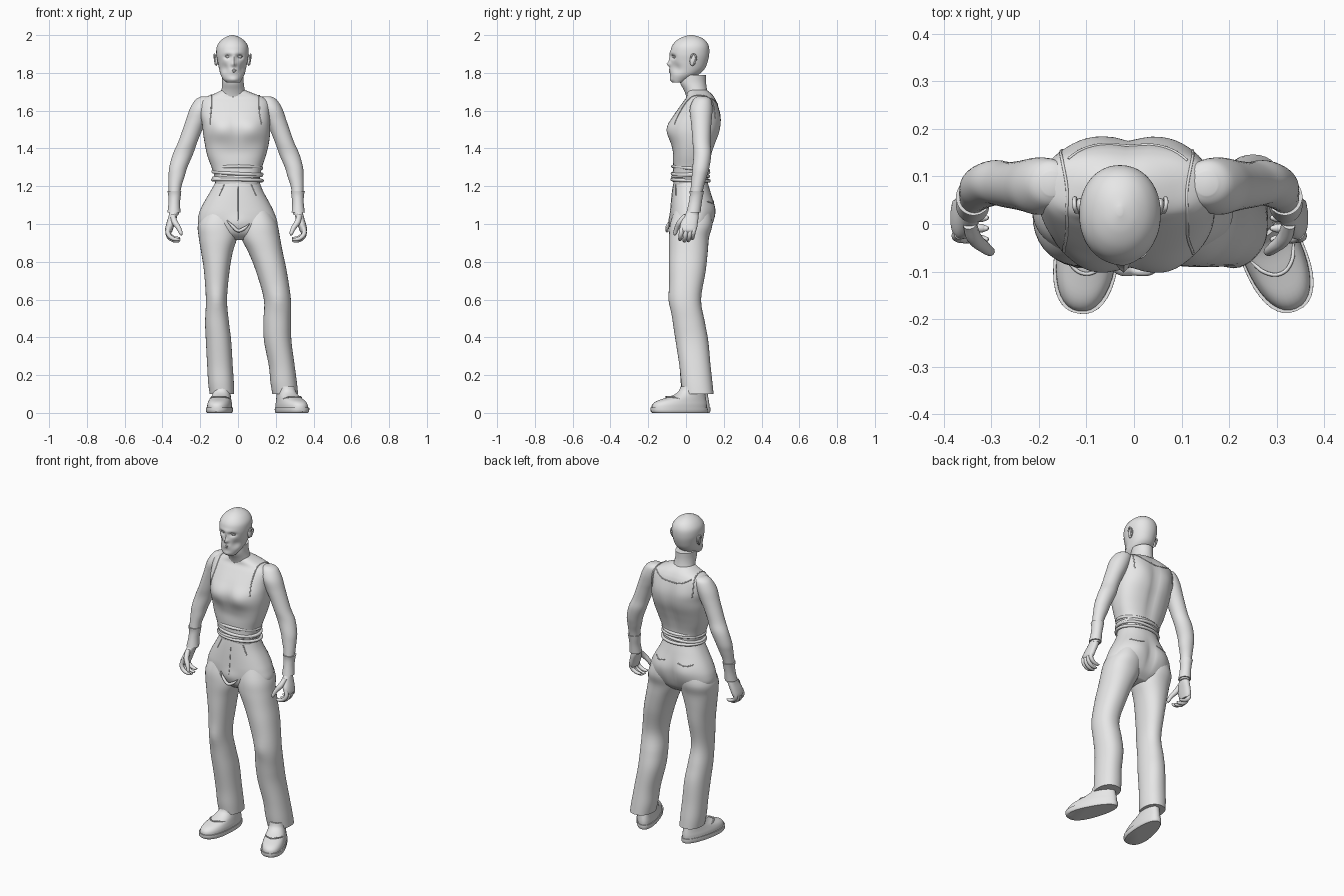
import bpy, bmesh, math
from mathutils import Vector, Matrix
from mathutils.bvhtree import BVHTree

grey = bpy.data.materials.new("light_grey")
grey.diffuse_color = (0.8, 0.8, 0.8, 1)


def finish(name, me, angle=45):
    me.materials.clear()
    me.materials.append(grey)
    ob = bpy.data.objects.new(name, me)
    bpy.context.collection.objects.link(ob)
    bpy.ops.object.select_all(action='DESELECT')
    ob.select_set(True)
    bpy.context.view_layer.objects.active = ob
    bpy.ops.object.shade_smooth_by_angle(angle=math.radians(angle))
    return ob


def spline(rows, sub):
    """Catmull-Rom interpolation of number rows."""
    out = []
    for i in range(len(rows) - 1):
        p = [rows[max(i - 1, 0)], rows[i], rows[i + 1], rows[min(i + 2, len(rows) - 1)]]
        for k in range(sub):
            t = k / sub
            out.append([0.5 * (2 * b + (c - a) * t + (2 * a - 5 * b + 4 * c - d) * t * t
                               + (3 * b - a - 3 * c + d) * t ** 3) for a, b, c, d in zip(*p)])
    return out + [list(rows[-1])]


def loft(name, rows, power=2.2, seg=36, sub=5, taper=0, mat=None, bumps=(), angle=45):
    """Skin level rings given as (z, x0, x1, y0, y1); bumps push the skin locally."""
    bm = bmesh.new()
    rings = []
    for z, x0, x1, y0, y1 in spline(rows, sub):
        ring = []
        for i in range(seg):
            a = math.tau * i / seg
            c, s = math.cos(a), math.sin(a)
            c = math.copysign(abs(c) ** (2 / power), c)
            s = math.copysign(abs(s) ** (2 / power), s)
            ring.append(bm.verts.new(((x0 + x1) / 2 + (x1 - x0) / 2 * c * (1 - taper * s),
                                      (y0 + y1) / 2 + (y1 - y0) / 2 * s, z)))
        rings.append(ring)
    for a, b in zip(rings, rings[1:]):
        for i in range(seg):
            j = (i + 1) % seg
            bm.faces.new((a[i], a[j], b[j], b[i]))
    bm.faces.new(rings[0])
    bm.faces.new(rings[-1])
    for centre, radius, push in bumps:
        for v in bm.verts:
            d = sum(((p - q) / r) ** 2 for p, q, r in zip(v.co, centre, radius))
            v.co += Vector(push) * math.exp(-d)
    if mat:
        bm.transform(mat)
    bmesh.ops.recalc_face_normals(bm, faces=bm.faces)
    me = bpy.data.meshes.new(name)
    bm.to_mesh(me)
    bm.free()
    return finish(name, me, angle)


def tube(name, pts, radius, taper=None, closed=False):
    cu = bpy.data.curves.new(name, 'CURVE')
    cu.dimensions = '3D'
    cu.bevel_depth, cu.bevel_resolution, cu.resolution_u = radius, 3, 6
    cu.use_fill_caps = True
    sp = cu.splines.new('BEZIER')
    sp.bezier_points.add(len(pts) - 1)
    sp.use_cyclic_u = closed
    for i, (b, p) in enumerate(zip(sp.bezier_points, pts)):
        b.co = p
        b.handle_left_type = b.handle_right_type = 'AUTO'
        b.radius = taper[i] if taper else 1
    tmp = bpy.data.objects.new(name, cu)
    me = bpy.data.meshes.new_from_object(tmp)
    bpy.data.objects.remove(tmp)
    return finish(name, me, 60)


def seam(name, pts, target, radius=0.003):
    """Thin stitched line lying on another part."""
    bm = bmesh.new()
    bm.from_mesh(target.data)
    tree = BVHTree.FromBMesh(bm)
    fine = spline(pts, 5)
    tube(name, [tree.find_nearest(Vector(p))[0] for p in fine], radius)
    bm.free()


def ball(name, centre, size, rot=0):
    bm = bmesh.new()
    bmesh.ops.create_uvsphere(bm, u_segments=20, v_segments=12, radius=1)
    bm.transform(Matrix.Translation(centre) @ Matrix.Rotation(rot, 4, 'X') @ Matrix.Diagonal((*size, 1)))
    me = bpy.data.meshes.new(name)
    bm.to_mesh(me)
    bm.free()
    return finish(name, me)


# Head, with sockets, brow, cheeks, chin and nose shaped into the skin
FX = -0.022
head_bumps = [((FX, -.083, 1.762), (.025, .04, .015), (0, -.006, 0)),
              ((FX, -.083, 1.905), (.05, .04, .012), (0, -.004, 0)),
              ((FX, -.083, 1.812), (.025, .04, .016), (0, -.005, 0)),
              ((FX, -.083, 1.868), (.010, .04, .025), (0, -.009, 0)),
              ((FX, -.083, 1.845), (.013, .04, .012), (0, -.017, 0))]
for s in (-1, 1):
    head_bumps += [((FX + s * .032, -.075, 1.885), (.018, .04, .012), (0, .014, 0)),
                   ((FX + s * .05, -.06, 1.825), (.02, .04, .025), (-s * .006, .008, 0))]
loft("head", [(1.75, -.06, .01, -.07, -.015), (1.765, -.078, .02, -.08, .02),
              (1.79, -.092, .034, -.083, .065), (1.82, -.1, .042, -.083, .098),
              (1.86, -.108, .05, -.082, .115), (1.90, -.115, .056, -.083, .123),
              (1.94, -.112, .053, -.075, .121), (1.97, -.093, .034, -.052, .104),
              (1.99, -.065, .006, -.018, .073), (2.0, -.035, -.024, .018, .036)],
     2.1, 72, 7, bumps=head_bumps)
for s, side in ((-1, "right"), (1, "left")):
    x = FX + s * .032
    ball(side + "_eye", (x, -.059, 1.885), (.013, .012, .008))
    tube(side + "_eyelid", [(x - .016, -.062, 1.885), (x, -.071, 1.893), (x + .016, -.062, 1.885)], .0025)
    ball(side + "_ear", (-.029 + s * .085, .037, 1.868), (.009, .017, .031), -.15)
    tube(side + "_ear_rim", [(-.029 + s * .092, .025, 1.88), (-.029 + s * .096, .038, 1.898),
                             (-.029 + s * .096, .053, 1.885), (-.029 + s * .09, .042, 1.845)], .0045)
for z, w in ((1.816, .019), (1.807, .016)):
    tube("lip", [(FX - w, -.076, z - .001), (FX, -.087, z), (FX + w, -.076, z - .001)], .0042, [.4, 1, .4])

# Neck
loft("neck", [(1.64, -.11, .06, .01, .14), (1.68, -.096, .044, .0, .122), (1.71, -.087, .036, -.012, .112),
              (1.75, -.084, .03, -.032, .106), (1.79, -.084, .03, -.03, .106)], 2)

# Torso in a sleeveless top
torso = loft("torso", [
    (1.71, -.085, .035, .01, .11), (1.69, -.125, .085, .005, .135), (1.668, -.18, .14, .0, .152),
    (1.64, -.2, .165, -.02, .165), (1.58, -.2, .168, -.062, .18), (1.53, -.19, .17, -.088, .183),
    (1.48, -.185, .17, -.092, .175), (1.42, -.175, .162, -.08, .153), (1.36, -.162, .147, -.073, .132),
    (1.30, -.14, .127, -.068, .117), (1.25, -.124, .117, -.07, .116), (1.21, -.12, .115, -.066, .114)],
    2.5, 64, 6, bumps=[
        ((-.09, -.09, 1.5), (.06, .06, .055), (0, -.015, 0)), ((.07, -.09, 1.5), (.06, .06, .055), (0, -.015, 0)),
        ((-.01, -.09, 1.5), (.02, .06, .08), (0, .007, 0)), ((-.01, -.08, 1.38), (.1, .05, .04), (0, .006, 0)),
        ((-.01, .17, 1.45), (.025, .08, .2), (0, -.012, 0)),
        ((-.1, .18, 1.57), (.05, .05, .07), (0, .006, 0)), ((.08, .18, 1.57), (.05, .05, .07), (0, .006, 0))])

# Gathered folds at the waist
for z, grow, tilt in ((1.295, .002, .010), (1.27, .004, -.008), (1.25, .002, .008), (1.232, .006, -.004)):
    tube("waist_fold", [(-.003 + (.125 + grow) * math.cos(a), .024 + (.092 + grow) * math.sin(a),
                         z + tilt * math.cos(a + z * 40)) for a in [math.tau * i / 16 for i in range(16)]],
         .009, closed=True)

# Armhole and neckline seams
for s in (-1, 1):
    m = lambda x: -.014 + s * x
    seam("armhole_seam", [(m(.145), -.07, 1.53), (m(.13), -.03, 1.61), (m(.125), .05, 1.68),
                          (m(.135), .13, 1.66), (m(.155), .18, 1.56)], torso)
seam("back_neckline", [(-.135, .13, 1.66), (-.07, .17, 1.635), (.04, .17, 1.635), (.11, .13, 1.66)], torso)

# Trousers: hips and two legs
hips = loft("trouser_hips", [
    (1.25, -.112, .108, -.058, .108), (1.22, -.12, .115, -.066, .115), (1.17, -.148, .135, -.073, .13),
    (1.10, -.188, .173, -.08, .148), (1.05, -.208, .196, -.083, .15), (1.0, -.21, .208, -.08, .14),
    (.95, -.17, .18, -.068, .115), (.915, -.09, .11, -.03, .075)], 2.3, 64, bumps=[
        ((-.09, .15, 1.07), (.06, .06, .06), (0, .01, 0)), ((.085, .15, 1.07), (.06, .06, .06), (0, .01, 0)),
        ((0, .14, 1.04), (.018, .06, .08), (0, -.014, 0)), ((0, -.08, 1.0), (.05, .04, .04), (0, -.012, 0))])
loft("right_trouser_leg", [
    (1.08, -.17, -.02, -.06, .13), (1.0, -.211, -.005, -.084, .14), (.93, -.208, -.004, -.09, .122),
    (.85, -.195, -.028, -.09, .112), (.75, -.18, -.045, -.09, .1), (.6, -.17, -.058, -.085, .075),
    (.48, -.174, -.048, -.07, .095), (.38, -.17, -.036, -.055, .115), (.25, -.163, -.028, -.035, .125),
    (.16, -.158, -.022, -.028, .135), (.10, -.15, -.02, -.02, .14)], 2.2,
    bumps=[((-.11, -.085, .6), (.04, .05, .05), (0, -.008, 0))])
loft("left_trouser_leg", [
    (1.08, .02, .17, -.06, .13), (1.0, .01, .208, -.084, .14), (.93, .015, .222, -.09, .122),
    (.85, .055, .237, -.09, .115), (.75, .095, .258, -.09, .104), (.6, .137, .28, -.085, .08),
    (.48, .134, .281, -.07, .1), (.38, .138, .283, -.055, .118), (.25, .163, .3, -.035, .13),
    (.16, .172, .312, -.026, .14), (.10, .182, .318, -.018, .146)], 2.2,
    bumps=[((.21, -.085, .6), (.04, .05, .05), (0, -.008, 0))])

# Crotch creases, pocket seams and back pocket lines
tube("crotch_crease", [(-.06, -.084, 1.02), (-.025, -.1, .985), (.0, -.1, .965), (.03, -.1, .975), (.06, -.086, 1.0)],
     .009, [.3, 1, 1, 1, .3])
seam("fly_seam", [(.0, -.08, 1.2), (.0, -.09, 1.1), (.0, -.1, 1.02)], hips, .002)
for s in (-1, 1):
    seam("front_pocket_seam", [(s * .075, -.06, 1.21), (s * .095, -.05, 1.15)], hips)
    seam("back_pocket_seam", [(s * .045, .14, 1.12), (s * .09, .15, 1.115), (s * .135, .12, 1.125)], hips)

# Shoes
for side, x, y, deg in (("right", -.094, -.03, -8), ("left", .28, -.035, 23)):
    mat = Matrix.Translation((x, y, 0)) @ Matrix.Rotation(math.radians(deg), 4, 'Z')
    loft(side + "_sole", [(0, -.061, .061, -.15, .155), (.008, -.066, .066, -.159, .16),
                          (.028, -.066, .066, -.16, .16)], 2.3, 40, 2, .18, mat, angle=35)
    loft(side + "_shoe", [(.026, -.062, .062, -.155, .155), (.045, -.061, .061, -.15, .155),
                          (.062, -.057, .057, -.128, .153), (.078, -.052, .052, -.08, .15),
                          (.095, -.047, .047, -.03, .147), (.115, -.044, .044, .0, .145),
                          (.14, -.042, .042, .01, .14)], 2.2, 40, 4, .15, mat)
    tube(side + "_shoe_tongue_seam", [mat @ Vector(p) for p in
         ((-.05, -.02, .075), (-.03, -.06, .085), (0, -.075, .084), (.03, -.06, .085), (.05, -.02, .075))], .004)

# Arms, cuffs and hands, mirrored about the body's centre line
arm = [(1.675, -.195, -.15, .06, .11), (1.658, -.225, -.125, .038, .133), (1.61, -.255, -.135, .02, .14),
       (1.55, -.276, -.162, .025, .136), (1.5, -.293, -.188, .03, .132), (1.43, -.318, -.217, .035, .13),
       (1.37, -.345, -.238, .04, .134), (1.3, -.364, -.268, .034, .124), (1.25, -.367, -.283, .03, .11),
       (1.18, -.367, -.303, .024, .09), (1.05, -.365, -.312, .01, .068)]
cuff = [(1.175, -.374, -.3, .018, .095), (1.15, -.369, -.303, .02, .09), (1.11, -.368, -.307, .014, .083),
        (1.06, -.374, -.304, .002, .077)]
palm = [(1.075, -.36, -.315, .012, .064), (1.04, -.368, -.322, -.01, .066), (1.0, -.38, -.335, -.03, .062),
        (.97, -.386, -.345, -.03, .056), (.955, -.38, -.35, -.022, .046)]
for s, side in ((1, "right"), (-1, "left")):
    mx = lambda x: x if s > 0 else -.02 - x
    flip = lambda rows: [(z, *sorted((mx(a), mx(b))), c, d) for z, a, b, c, d in rows]
    loft(side + "_arm", flip(arm), 2)
    loft(side + "_cuff", flip(cuff), 2, 36, 3)
    loft(side + "_palm", flip(palm), 2.3, 24)
    for i, (y, drop) in enumerate(((-.02, .0), (.003, -.008), (.025, -.006), (.045, .006))):
        tube(side + "_finger", [(mx(-.366), y, .985), (mx(-.37), y - .006, .95 + drop),
                                (mx(-.35), y - .01, .926 + drop), (mx(-.318), y - .012, .918 + drop),
                                (mx(-.306), y - .012, .921 + drop)], .0125, [1, 1, .9, .7, .3])
    tube(side + "_thumb", [(mx(-.345), .0, 1.045), (mx(-.335), -.03, 1.01), (mx(-.315), -.048, .98),
                           (mx(-.302), -.058, .95), (mx(-.3), -.06, .94)], .0145, [1, 1.1, .9, .7, .3])
